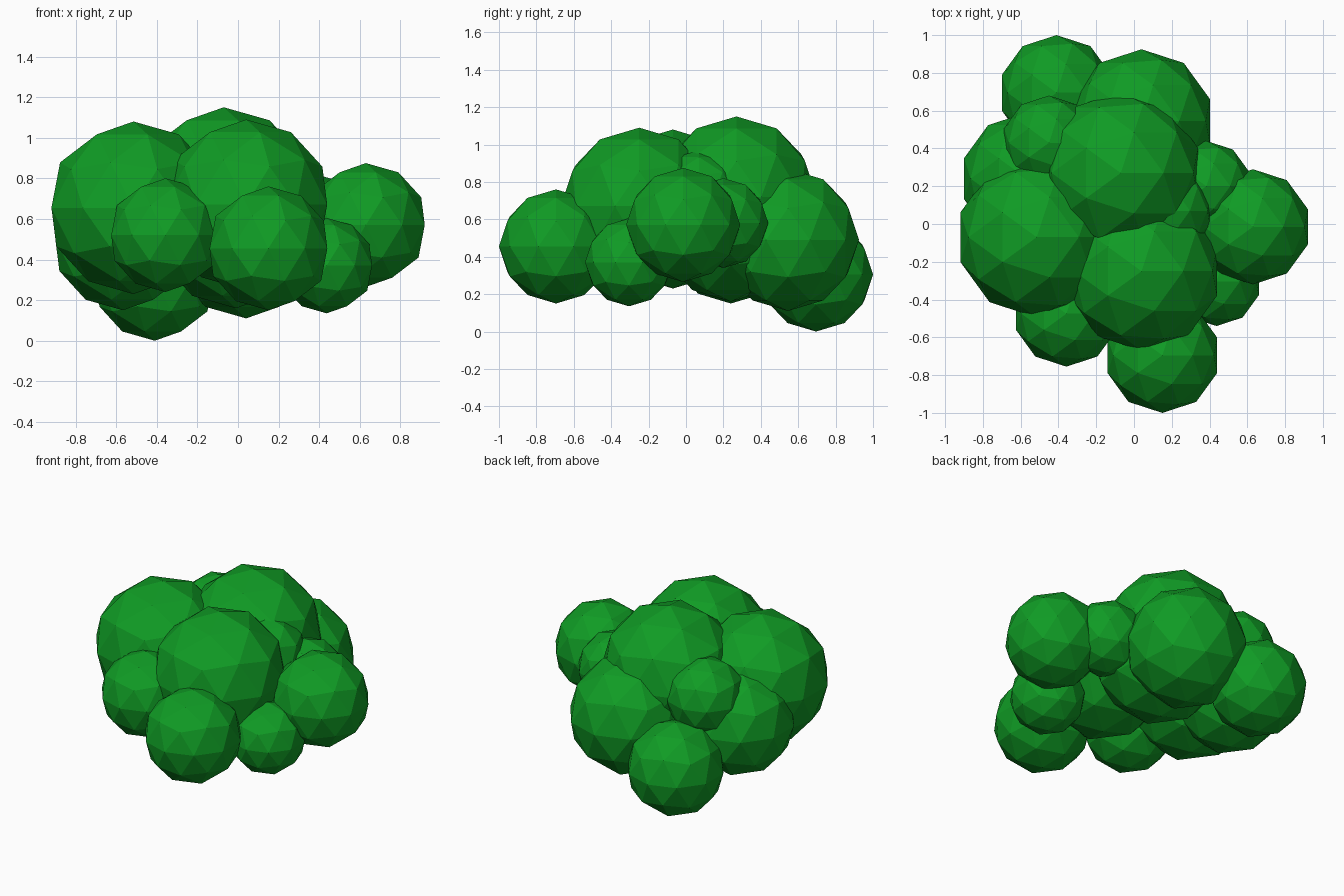
import bpy

# Remove the default cube only
cube = bpy.data.objects.get("Cube")
if cube:
    bpy.data.objects.remove(cube, do_unlink=True)

# Single leaf colour
leaf = bpy.data.materials.new("leaf_green")
colour = (0.005, 0.33, 0.018, 1.0)
leaf.use_nodes = True
leaf.diffuse_color = colour
bsdf = leaf.node_tree.nodes["Principled BSDF"]
bsdf.inputs["Base Color"].default_value = colour
bsdf.inputs["Roughness"].default_value = 0.9


def leaf_clump(name, centre, radius):
    """Low-poly, flat-shaded ball of foliage."""
    bpy.ops.mesh.primitive_ico_sphere_add(subdivisions=2, radius=radius, location=centre)
    clump = bpy.context.object
    clump.name = name
    clump.data.name = name
    clump.data.materials.append(leaf)
    bpy.ops.object.shade_flat()
    return clump


# Large clumps forming the crown
leaf_clump("crown_top_clump", (-0.07, 0.27, 0.72), 0.43)
leaf_clump("crown_right_clump", (-0.515, -0.07, 0.655), 0.425)
leaf_clump("crown_front_clump", (0.04, -0.25, 0.67), 0.42)
leaf_clump("crown_core_clump", (-0.01, 0.24, 0.57), 0.41)
leaf_clump("back_clump", (0.04, 0.545, 0.49), 0.38)
leaf_clump("back_right_clump", (-0.567, 0.24, 0.50), 0.35)

# Medium clumps around the rim
leaf_clump("rear_tip_clump", (-0.41, 0.695, 0.305), 0.305)
leaf_clump("front_tip_clump", (0.15, -0.695, 0.455), 0.305)
leaf_clump("left_tip_clump", (0.63, -0.015, 0.57), 0.305)
leaf_clump("front_right_clump", (-0.358, -0.475, 0.52), 0.28)

# Small clumps filling the gaps
leaf_clump("front_left_small_clump", (0.437, -0.305, 0.37), 0.235)
leaf_clump("back_left_small_clump", (0.383, 0.20, 0.58), 0.24)
leaf_clump("back_right_small_clump", (-0.45, 0.43, 0.70), 0.25)
leaf_clump("inner_small_clump", (0.165, 0.07, 0.72), 0.25)
